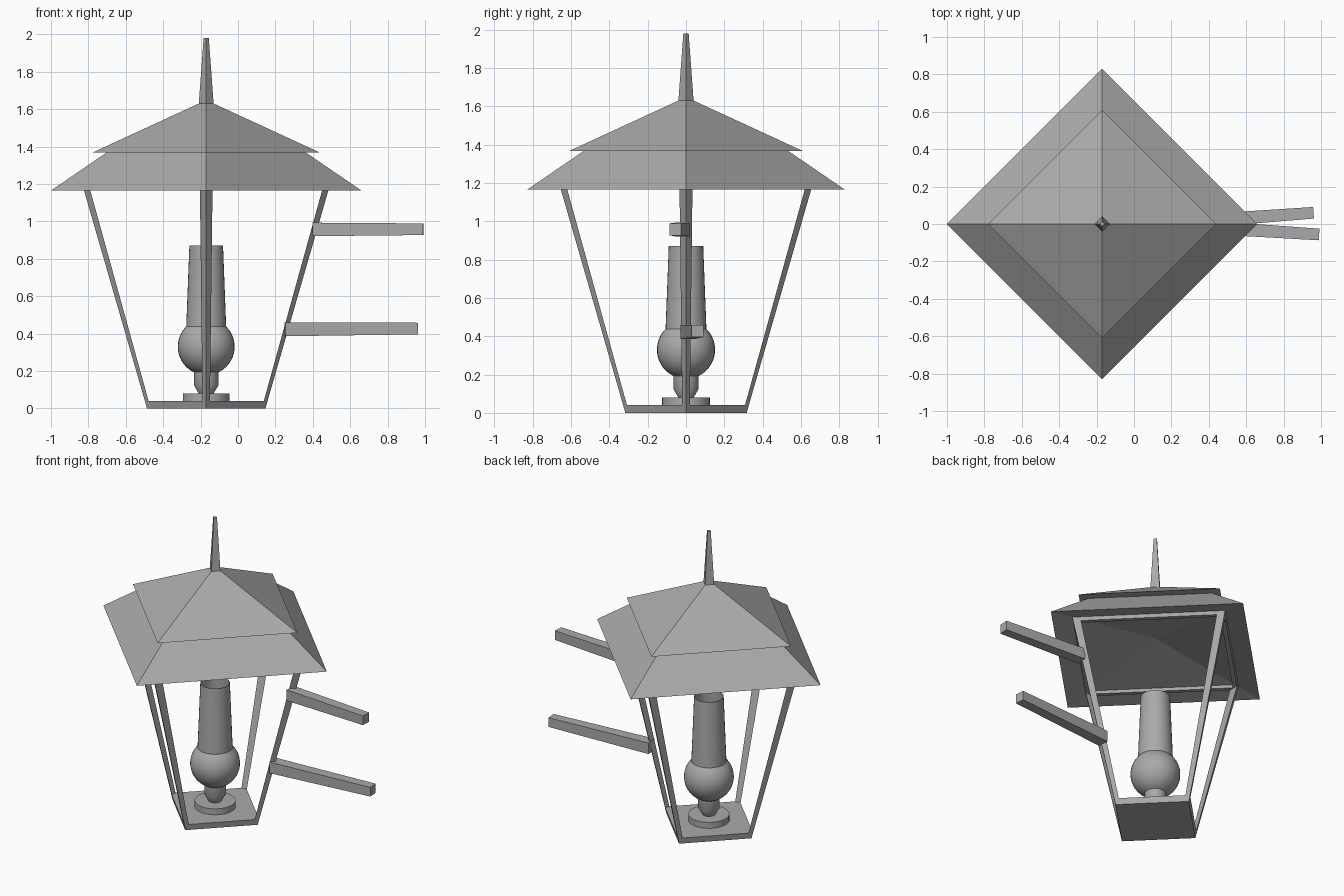
import bpy, bmesh, math
from mathutils import Vector

cube = bpy.data.objects.get("Cube")
if cube:
    bpy.data.objects.remove(cube, do_unlink=True)

CX = -0.17  # lantern axis

metal = bpy.data.materials.new("grey metal")
metal.use_nodes = True
GREY = (0.4, 0.4, 0.4, 1)
metal.diffuse_color = GREY
bsdf = metal.node_tree.nodes["Principled BSDF"]
bsdf.inputs["Base Color"].default_value = GREY
bsdf.inputs["Roughness"].default_value = 0.7


def loft(name, rings, caps=True, loop=False, smooth=False, recalc=True):
    """Bridge successive rings of points; optionally cap or close the ends."""
    bm = bmesh.new()
    rows = [[bm.verts.new(p) for p in ring] for ring in rings]
    pairs = list(zip(rows, rows[1:]))
    if loop:
        pairs.append((rows[-1], rows[0]))
    for a, b in pairs:
        n = len(a)
        for i in range(n):
            j = (i + 1) % n
            bm.faces.new((a[i], a[j], b[j], b[i]))
    if caps and not loop:
        bm.faces.new(rows[0][::-1])
        bm.faces.new(rows[-1])
    if recalc:
        bmesh.ops.recalc_face_normals(bm, faces=bm.faces)
    mesh = bpy.data.meshes.new(name)
    bm.to_mesh(mesh)
    bm.free()
    mesh.materials.append(metal)
    obj = bpy.data.objects.new(name, mesh)
    bpy.context.collection.objects.link(obj)
    if smooth:
        bpy.ops.object.select_all(action='DESELECT')
        obj.select_set(True)
        bpy.context.view_layer.objects.active = obj
        bpy.ops.object.shade_smooth_by_angle(angle=math.radians(35))
    return obj


def ring(r, z, n=4):
    """Regular polygon around the axis; four sides give a diamond."""
    return [(CX + r * math.cos(math.tau * i / n), r * math.sin(math.tau * i / n), z)
            for i in range(n)]


def lathe(name, profile, n=32, **kw):
    return loft(name, [ring(r, z, n) for r, z in profile], smooth=n > 4, **kw)


# Roof: two overlapping tiers, the lower with a shallow hollow underside
lathe("lower_roof", [(0.001, 1.285), (0.83, 1.165), (0.53, 1.37)], n=4)
lathe("upper_roof", [(0.61, 1.367), (0.04, 1.63)], n=4)
lathe("spire", [(0.04, 1.625), (0.014, 1.98)], n=4)

# Base plate and the frame under the eaves
lathe("base_plate", [(0.317, 0), (0.328, 0.04)], n=4)
lathe("top_frame", [(0.653, 1.166), (0.66, 1.19), (0.62, 1.19), (0.615, 1.166)],
      n=4, loop=True)


# Four corner posts that widen upwards
def post_section(r, w, z, angle):
    ca, sa = math.cos(angle), math.sin(angle)
    local = [(r, 0), (r - w, w), (r - w, -w)]
    return [(CX + x * ca - y * sa, x * sa + y * ca, z) for x, y in local]


for i, side in enumerate(("left", "back", "right", "front")):
    a = i * math.pi / 2
    loft(side + "_post", [post_section(0.328, 0.02, 0.04, a),
                          post_section(0.659, 0.034, 1.185, a)])

# Lamp: foot, burner, globe and open chimney
lathe("lamp_foot", [(0.125, 0.04), (0.125, 0.08)])
lathe("burner", [(0.04, 0.08), (0.066, 0.125), (0.066, 0.21)])
globe = [(0.152 * math.sin(t), 0.33 - 0.152 * math.cos(t))
         for t in (math.radians(20 + 115 * k / 14) for k in range(15))]
lathe("globe", globe)
lathe("chimney", [(0.107, 0.43), (0.09, 0.87), (0.086, 0.87), (0.1, 0.43)], loop=True)


# Two tapering mounting arms, splayed apart
def arm(name, start, end, w0, w1):
    s, e = Vector(start), Vector(end)
    side = (e - s).cross(Vector((0, 0, 1))).normalized()
    up = Vector((0, 0, 1))
    rings = [[c + side * a * w + up * b * w
              for a, b in ((-1, -1), (1, -1), (1, 1), (-1, 1))]
             for c, w in ((s, w0), (e, w1))]
    loft(name, rings)


arm("upper_arm", (0.4, -0.018, 0.957), (0.99, -0.056, 0.958), 0.036, 0.031)
arm("lower_arm", (0.25, 0.008, 0.423), (0.96, 0.06, 0.427), 0.037, 0.031)
